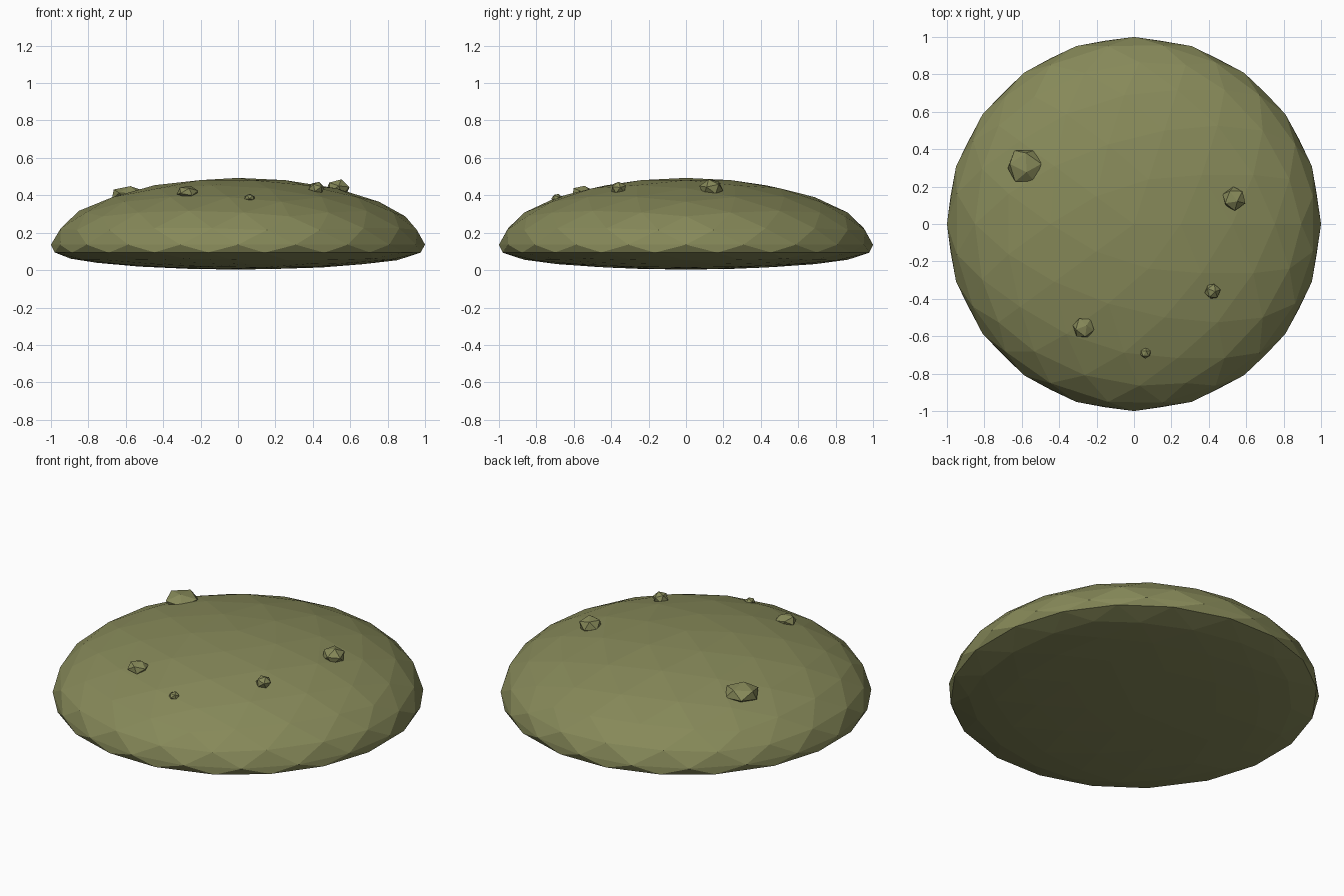
import bpy, bmesh, math
from mathutils import Matrix

if "Cube" in bpy.data.objects:
    bpy.data.objects.remove(bpy.data.objects["Cube"])

olive = bpy.data.materials.new("olive")
olive.diffuse_color = (0.24, 0.25, 0.10, 1)
olive.use_nodes = True
olive.node_tree.nodes["Principled BSDF"].inputs["Base Color"].default_value = olive.diffuse_color


def finish(bm, name):
    me = bpy.data.meshes.new(name)
    bm.normal_update()
    bm.to_mesh(me)
    bm.free()
    me.materials.append(olive)
    ob = bpy.data.objects.new(name, me)
    bpy.context.collection.objects.link(ob)
    return ob


# mound: faceted dome above a tucked-in, nearly flat underside
bm = bmesh.new()
bmesh.ops.create_icosphere(bm, subdivisions=3, radius=1)
for v in bm.verts:
    x, y, z = v.co
    r = math.hypot(x, y)
    if z > 0.05:
        v.co.z = 0.12 + 0.372 * z
    elif z > -0.05:
        v.co.z = 0.135
    else:
        # widen the lower rows so the bottom rim is crisp
        k = 1.03 if r > 0.93 else 1.0
        r2 = min(r * k, 0.992)
        v.co.x *= r2 / r if r > 1e-4 else 1
        v.co.y *= r2 / r if r > 1e-4 else 1
        v.co.z = 0.107 - 0.105 * math.sqrt(max(0, 1 - r2 * r2))
low = min(v.co.z for v in bm.verts)
for v in bm.verts:
    v.co.z -= low - 0.003
finish(bm, "mound")

# small stones: x, y, z, radius, half height, turn
stones = [(-0.585, 0.31, 0.40, 0.10, 0.052, 0.3),
          (0.535, 0.135, 0.438, 0.066, 0.050, 0.9),
          (0.42, -0.36, 0.437, 0.044, 0.037, 1.5),
          (-0.27, -0.555, 0.415, 0.060, 0.038, 2.2),
          (0.062, -0.69, 0.385, 0.030, 0.024, 2.8)]
for x, y, z, r, h, a in stones:
    bm = bmesh.new()
    bmesh.ops.create_icosphere(bm, subdivisions=1, radius=1)
    m = (Matrix.Translation((x, y, z)) @ Matrix.Diagonal((r, r, h, 1))
         @ Matrix.Rotation(a, 4, 'Z') @ Matrix.Rotation(0.35, 4, 'X'))
    bm.transform(m)
    finish(bm, "stone")
